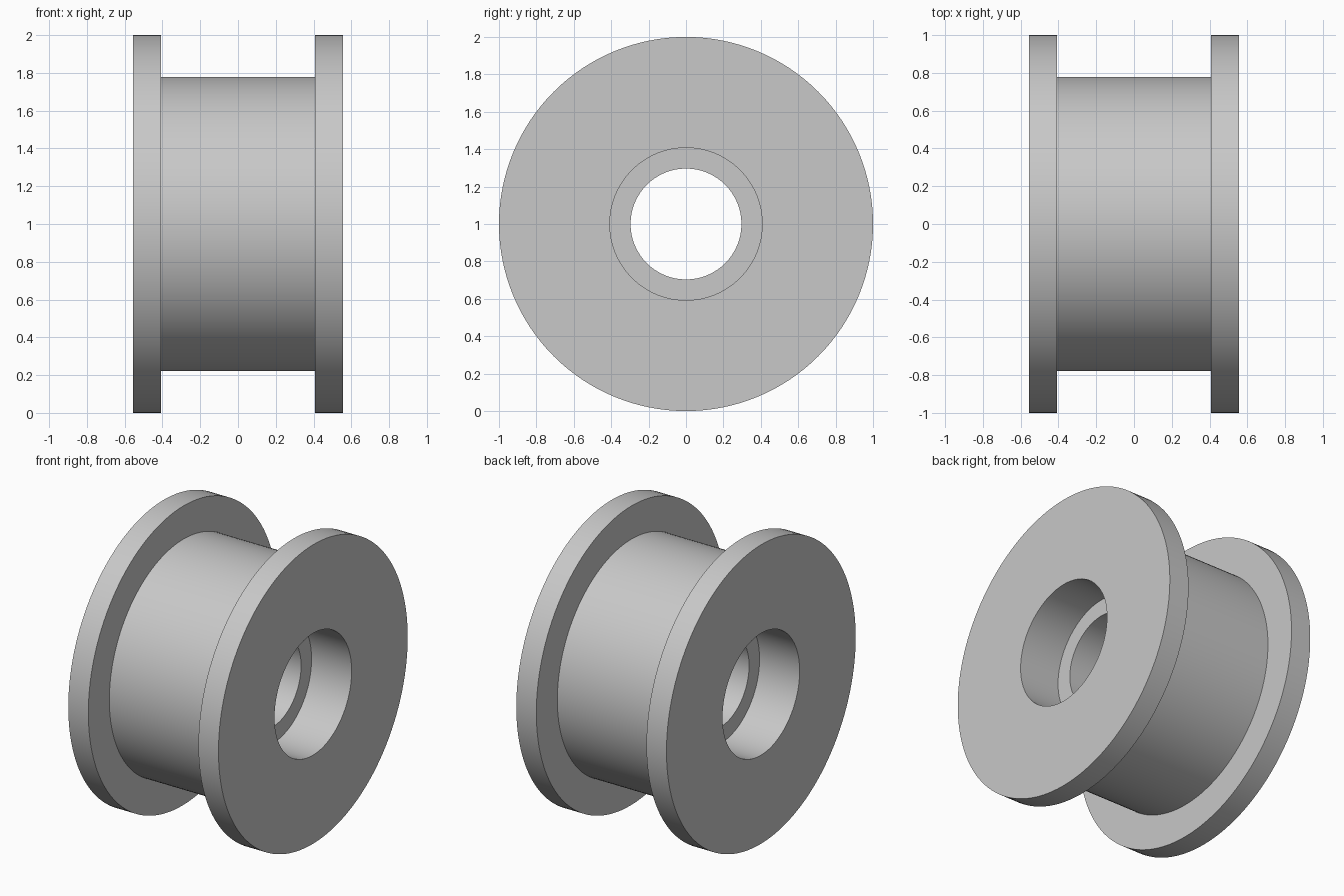
import bpy
import bmesh
import math
from mathutils import Matrix, Vector

cube = bpy.data.objects.get("Cube")
if cube:
    bpy.data.objects.remove(cube, do_unlink=True)

SEGMENTS = 128
U = 1 / 27  # one design unit: the flange radius is 27 of them

grey = bpy.data.materials.new("light grey")
grey.use_nodes = True
colour = (0.58, 0.58, 0.58, 1)
grey.diffuse_color = colour
grey.node_tree.nodes["Principled BSDF"].inputs["Base Color"].default_value = colour

# Half profile (x, radius): bore, bearing seat, flange, barrel
half = [(7, 8), (7, 11), (15, 11), (15, 27), (11, 27), (11, 21)]
profile = half + [(-x, r) for x, r in reversed(half)]

# Spin the closed profile around the x axis
bm = bmesh.new()
verts = [bm.verts.new((x * U, 0, r * U)) for x, r in profile]
edges = [bm.edges.new((verts[i - 1], verts[i])) for i in range(len(verts))]
bmesh.ops.spin(bm, geom=verts + edges, cent=(0, 0, 0), axis=(1, 0, 0),
               angle=math.tau, steps=SEGMENTS, use_merge=False)
bmesh.ops.remove_doubles(bm, verts=bm.verts[:], dist=0.0001)
bmesh.ops.recalc_face_normals(bm, faces=bm.faces[:])
bmesh.ops.transform(bm, matrix=Matrix.Translation(Vector((0, 0, 1))), verts=bm.verts[:])

mesh = bpy.data.meshes.new("flanged_roller")
bm.to_mesh(mesh)
bm.free()
mesh.materials.append(grey)
roller = bpy.data.objects.new("flanged_roller", mesh)
bpy.context.collection.objects.link(roller)

# Smooth round walls with crisp rims
bpy.ops.object.select_all(action="DESELECT")
roller.select_set(True)
bpy.context.view_layer.objects.active = roller
bpy.ops.object.shade_smooth_by_angle(angle=math.radians(30))
